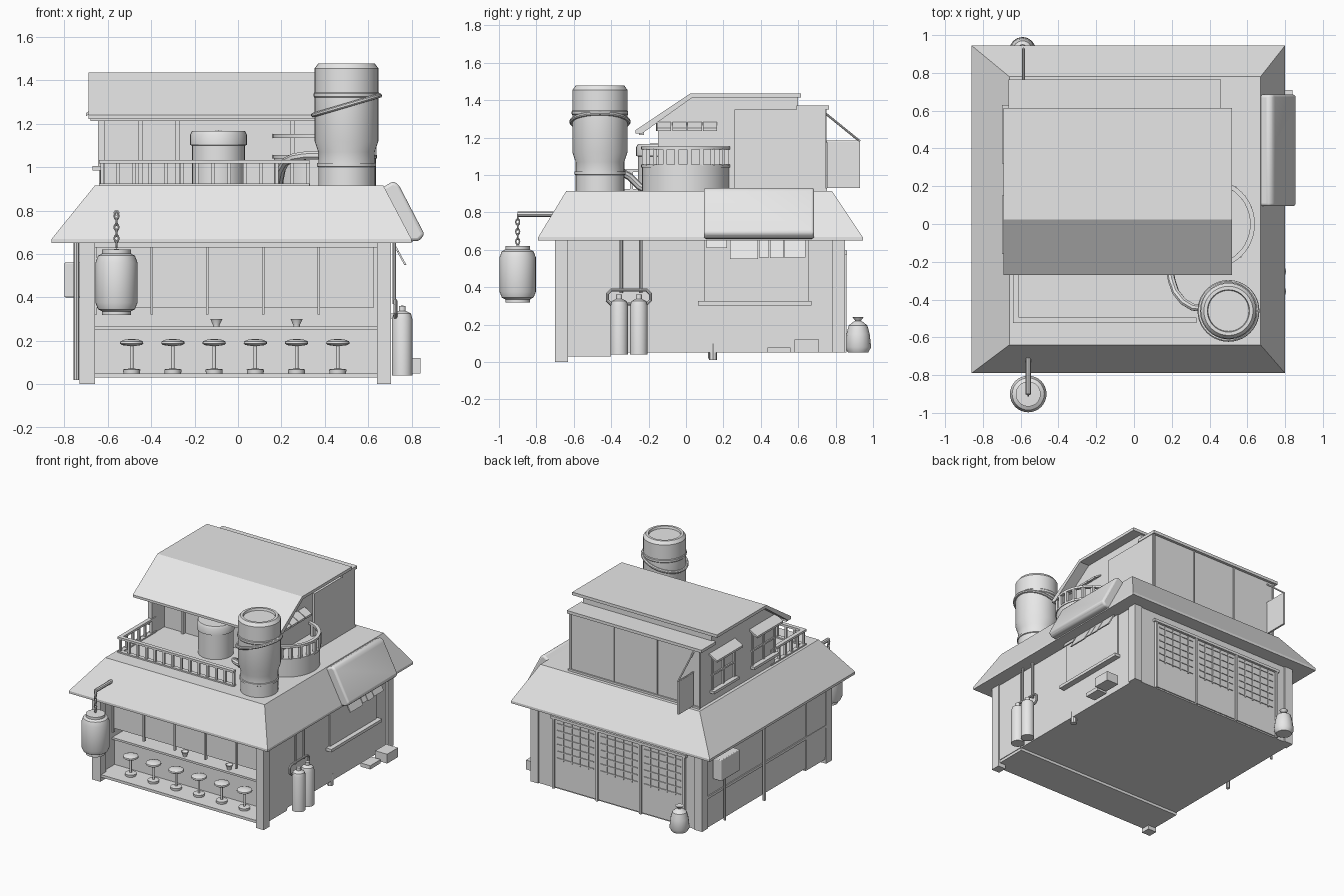
import bpy, bmesh, math
from mathutils import Vector, Matrix

old = bpy.data.objects.get("Cube")
if old:
    bpy.data.objects.remove(old, do_unlink=True)

grey = bpy.data.materials.new("plain grey")
grey.use_nodes = True
grey.diffuse_color = (0.8, 0.8, 0.8, 1)
grey.node_tree.nodes["Principled BSDF"].inputs["Base Color"].default_value = (0.8, 0.8, 0.8, 1)


def finish(name, bm, smooth=False, bevel=0):
    bmesh.ops.recalc_face_normals(bm, faces=bm.faces)
    mesh = bpy.data.meshes.new(name)
    bm.to_mesh(mesh)
    bm.free()
    mesh.materials.append(grey)
    obj = bpy.data.objects.new(name, mesh)
    bpy.context.collection.objects.link(obj)
    if bevel:
        mod = obj.modifiers.new("bevel", "BEVEL")
        mod.width, mod.segments = bevel, 3
    if smooth:
        bpy.ops.object.select_all(action="DESELECT")
        obj.select_set(True)
        bpy.context.view_layer.objects.active = obj
        bpy.ops.object.shade_smooth_by_angle(angle=math.radians(35))
    return obj


def box(name, x, y, z, bevel=0):
    """Box from (low, high) ranges on each axis."""
    bm = bmesh.new()
    size = [r[1] - r[0] for r in (x, y, z)]
    mid = [(r[0] + r[1]) / 2 for r in (x, y, z)]
    bmesh.ops.create_cube(bm, size=1, matrix=Matrix.Translation(mid) @ Matrix.Diagonal((*size, 1)))
    return finish(name, bm, bevel=bevel)


def prism(name, points, axis, low, high, bevel=0):
    """Profile extruded along x (points are y, z) or along y (points are x, z)."""
    bm = bmesh.new()
    verts = [bm.verts.new((low, a, b) if axis == "x" else (a, low, b)) for a, b in points]
    face = bm.faces.new(verts)
    new = bmesh.ops.extrude_face_region(bm, geom=[face])["geom"]
    step = Vector((high - low, 0, 0)) if axis == "x" else Vector((0, high - low, 0))
    bmesh.ops.translate(bm, vec=step, verts=[v for v in new if isinstance(v, bmesh.types.BMVert)])
    return finish(name, bm, bevel > 0, bevel)


def lathe(name, x, y, profile, steps=32):
    """Radius, height profile turned about a vertical axis."""
    bm = bmesh.new()
    verts = [bm.verts.new((x + r, y, z)) for r, z in profile]
    edges = [bm.edges.new(pair) for pair in zip(verts, verts[1:])]
    bmesh.ops.spin(bm, geom=verts + edges, cent=(x, y, 0), axis=(0, 0, 1),
                   angle=math.tau, steps=steps, use_duplicate=False)
    bmesh.ops.remove_doubles(bm, verts=bm.verts, dist=0.0005)
    return finish(name, bm, smooth=True)


def tube(name, points, radius, closed=False):
    curve = bpy.data.curves.new(name, "CURVE")
    curve.dimensions, curve.bevel_depth, curve.bevel_resolution = "3D", radius, 2
    curve.use_fill_caps = True
    line = curve.splines.new("POLY")
    line.points.add(len(points) - 1)
    for p, co in zip(line.points, points):
        p.co = (*co, 1)
    line.use_cyclic_u = closed
    temp = bpy.data.objects.new(name + " path", curve)
    bpy.context.collection.objects.link(temp)
    graph = bpy.context.evaluated_depsgraph_get()
    mesh = bpy.data.meshes.new_from_object(temp.evaluated_get(graph))
    bpy.data.objects.remove(temp)
    bm = bmesh.new()
    bm.from_mesh(mesh)
    return finish(name, bm, smooth=True)


def ring(x, y, z, r, start=0, end=math.tau, n=32, tilt=0):
    angles = [start + (end - start) * i / n for i in range(n)]
    return [(x + r * math.cos(a), y + r * math.sin(a), z + tilt * math.cos(a)) for a in angles]


# Ground floor: kitchen body, side walls, porch, counter
box("kitchen_body", (-.72, .69), (-.4, .84), (.05, .66))
for side, x in (("left", (.65, .695)), ("right", (-.725, -.68))):
    box(side + "_front_wall", x, (-.66, -.4), (.05, .66))
for side, x in (("left", (.64, .705)), ("right", (-.73, -.66))):
    box(side + "_front_post", x, (-.7, -.63), (0, .66))
    box(side + "_back_post", x, (.78, .85), (.05, .66))
box("porch_floor", (-.72, .69), (-.69, -.4), (.03, .05))
box("counter_front", (-.68, .65), (-.5, -.4), (.05, .25))
box("counter_top", (-.68, .65), (-.53, -.4), (.25, .265))
box("front_lintel", (-.66, .64), (-.68, -.6), (.63, .66))
for i in range(5):
    x = -.655 + .257 * i
    box("curtain_panel", (x + .006, x + .251), (-.55, -.54), (.35, .64))
    box("curtain_bar", (x - .006, x + .006), (-.56, -.54), (.32, .64))

# Stools and bowls
for i in range(6):
    lathe("stool", -.49 + .19 * i, -.58, [(0, .07), (.038, .065), (.038, .05), (.04, .068), (.008, .072),
          (.008, .175), (.045, .18), (.054, .187), (.052, .197), (.03, .206), (0, .208)], 20)
for x in (-.1, .27):
    lathe("bowl", x, -.49, [(0, .265), (.015, .265), (.015, .272), (.028, .3), (.023, .3), (0, .278)], 16)

# Skirt roof with a thin eave edge
bm = bmesh.new()
rings = [[bm.verts.new((x, y, z)) for x, y in ((x0, y0), (x1, y0), (x1, y1), (x0, y1))]
         for x0, x1, y0, y1, z in ((-.86, .80, -.79, .945, .65), (-.86, .80, -.79, .945, .668),
                                   (-.66, .67, -.64, .78, .915))]
for low, high in zip(rings, rings[1:]):
    for i in range(4):
        j = (i + 1) % 4
        bm.faces.new((low[i], low[j], high[j], high[i]))
bm.faces.new(rings[0])
bm.faces.new(rings[-1])
finish("skirt_roof", bm)

# Back wall sliding doors with lattice
for i in range(3):
    x = -.58 + .363 * i
    box("door_panel", (x + .008, x + .355), (.84, .848), (.06, .57))
    box("door_stile", (x - .008, x + .008), (.84, .858), (.05, .58))
    for k in range(1, 5):
        box("lattice_upright", (x + .07 * k, x + .07 * k + .007), (.846, .854), (.27, .57))
    for k in range(6):
        box("lattice_rail", (x + .03, x + .335), (.846, .854), (.28 + .052 * k, .287 + .052 * k))
box("door_stile", (.501, .517), (.84, .858), (.05, .58))
box("door_lintel", (-.6, .53), (.84, .86), (.575, .595))
box("side_band", (-.728, -.715), (-.63, .78), (.27, .29))

# Serving hatch on the left wall with hood and cloth flaps
box("hatch_shutter", (.68, .7), (.1, .655), (.32, .66))
box("hatch_sill", (.68, .735), (.065, .67), (.303, .325))
prism("hatch_hood", [(.655, .9), (.715, .935), (.74, .92), (.86, .69), (.835, .66), (.74, .655)],
      "y", .095, .685, .022)
for y0, y1, z in ((.11, .22, .61), (.235, .385, .55), (.39, .445, .56), (.45, .52, .555), (.525, .64, .56)):
    drop = (.67 - z) * .55
    prism("cloth_flap", [(.7, .67), (.71, .67), (.71 + drop, z), (.7 + drop, z)], "y", y0, y1)

# Gas bottles and their pipes
for y in (-.357, -.252):
    lathe("gas_bottle", .757, y, [(0, .04), (.047, .04), (.047, .3), (.04, .325), (.016, .338),
                                  (.016, .36), (0, .362)], 24)
    tube("gas_pipe", [(.72, y + .01, .37), (.72, y + .01, .66)], .009)
tube("gas_frame", [(.725, -.42, .33), (.725, -.4, .31), (.725, -.21, .31), (.725, -.19, .33),
                   (.725, -.19, .365), (.725, -.21, .385), (.725, -.4, .385), (.725, -.42, .365)], .009, True)

# Crates, drains, meter box and sack
box("crate", (.74, .84), (.58, .71), (.05, .12))
box("flat_crate", (.72, .8), (.435, .56), (.05, .078))
tube("left_drain", [(.67, .145, .01), (.67, .145, .1)], .022)
tube("right_drain", [(-.745, .13, .02), (-.745, .13, .65)], .013)
box("meter_box", (-.8, -.725), (.5, .72), (.4, .56), .006)
tube("meter_pipe", [(-.745, .6, .05), (-.745, .6, .41)], .009)
lathe("sack", -.59, .92, [(0, .05), (.055, .052), (.07, .08), (.062, .15), (.05, .195), (.025, .215),
                          (.015, .22), (.03, .24), (0, .235)], 16)

# Upper floor
prism("upper_house", [(0, .91), (.745, .91), (.745, 1.35), (.6, 1.35), (.6, 1.42), (.03, 1.42), (0, 1.4)],
      "x", -.635, .44)
for x in (-.635, .42):
    prism("side_wall_wing", [(-.15, .91), (.01, .91), (.01, 1.4), (-.15, 1.285)], "x", x, x + .02)
box("side_wall_panel", (.43, .455), (.26, .745), (.91, 1.35))
box("back_sill", (-.64, .455), (.74, .755), (.91, .93))
for x in (-.635, -.28, .08, .44):
    box("back_wall_post", (x - .006, x + .006), (.74, .752), (.91, 1.35))
for x in (-.45, -.28, .25):
    box("front_wall_post", (x - .01, x + .01), (-.025, .01), (.91, 1.3))
box("eave_beam", (-.68, .51), (-.25, -.225), (1.213, 1.235))
prism("main_roof", [(.615, 1.415), (.615, 1.437), (.025, 1.437), (-.27, 1.24), (-.27, 1.222),
                    (-.235, 1.222), (.035, 1.415)], "x", -.69, .52)
box("back_roof", (-.665, .46), (.59, .765), (1.35, 1.372))

# Upper windows with sloping slat shades
for y in (.33, -.15):
    box("window_sill", (-.67, -.63), (y - .01, y + .29), (.985, 1.005))
    box("window_mid_rail", (-.645, -.63), (y, y + .28), (1.11, 1.122))
    for k in range(3):
        box("window_upright", (-.645, -.63), (y + .13 * k, y + .13 * k + .015), (1, 1.25))
    prism("window_shade", [(-.63, 1.29), (-.63, 1.275), (-.7, 1.235), (-.7, 1.25)], "y", y - .01, y + .3)
for k in range(4):
    y = -.155 + .082 * k
    prism("shade_slat", [(.43, 1.29), (.43, 1.28), (.5, 1.235), (.5, 1.25)], "y", y, y + .076)

# Hanging sign
box("hanging_sign", (-.592, -.578), (.755, .93), (.93, 1.18))
tube("sign_strut", [(-.585, .745, 1.33), (-.585, .93, 1.18)], .006)
tube("sign_rail", [(-.585, .74, 1.18), (-.585, .93, 1.18)], .005)

# Front balcony
for z0, z1 in ((.91, .925), (1.017, 1.033)):
    box("balcony_front_rail", (-.64, .33), (-.525, -.495), (z0, z1))
    box("balcony_side_rail", (-.64, -.61), (-.525, -.1), (z0, z1))
for k in range(14):
    x = -.625 + .073 * k
    box("baluster", (x - .008, x + .008), (-.518, -.502), (.91, 1.02))
for k in range(1, 6):
    y = -.51 + .073 * k
    box("side_baluster", (-.633, -.617), (y - .008, y + .008), (.91, 1.02))

# Round side balcony
lathe("round_balcony", .4, 0, [(0, .91), (.235, .91), (.235, 1.04), (.24, 1.04), (.24, 1.055), (0, 1.055)], 48)
lathe("round_rail", .4, 0, [(.215, 1.135), (.24, 1.135), (.24, 1.152), (.215, 1.152), (.215, 1.135)], 48)
for x, y, z in ring(.4, 0, 1.05, .228, -1.4, 1.55, 10):
    box("round_baluster", (x - .011, x + .011), (y - .011, y + .011), (z, z + .09))

# Water tank
lathe("water_tank", -.09, -.135, [(0, .91), (.122, .91), (.122, 1.1), (.131, 1.102), (.131, 1.15),
                                  (.122, 1.166), (0, 1.168)])

# Chimney with bands, slanted hoop and feed pipe
lathe("chimney", .5, -.46, [(0, .91), (.13, .91), (.13, 1.0), (.136, 1.003), (.136, 1.018), (.13, 1.02),
      (.13, 1.07), (.147, 1.12), (.147, 1.32), (.151, 1.325), (.151, 1.34), (.147, 1.345), (.147, 1.455),
      (.13, 1.478), (.112, 1.478), (.108, 1.462), (0, 1.462)], 40)
tube("chimney_hoop", ring(.5, -.46, 1.285, .153, n=40, tilt=.045), .011, True)
tube("feed_pipe", [(.19, -.2, .915), (.19, -.25, .94), (.2, -.3, .99), (.22, -.36, 1.025), (.26, -.41, 1.045),
                   (.31, -.44, 1.053), (.4, -.45, 1.055)], .02)

# Lantern hanging from an arm
tube("lantern_arm", [(-.56, -.9, .79), (-.56, -.64, .79)], .014)
for k in range(6):
    turn = k % 2 * math.pi / 2
    link = [(-.56 + .01 * math.cos(a) * math.cos(turn), -.9 + .01 * math.cos(a) * math.sin(turn),
             .775 - .026 * k + .017 * math.sin(a)) for a in (math.tau * i / 10 for i in range(10))]
    tube("chain_link", link, .004, True)
lathe("lantern", -.56, -.9, [(0, .318), (.066, .318), (.066, .335), (.085, .345), (.097, .375), (.097, .56),
                             (.085, .592), (.066, .602), (.066, .62), (0, .622)])
